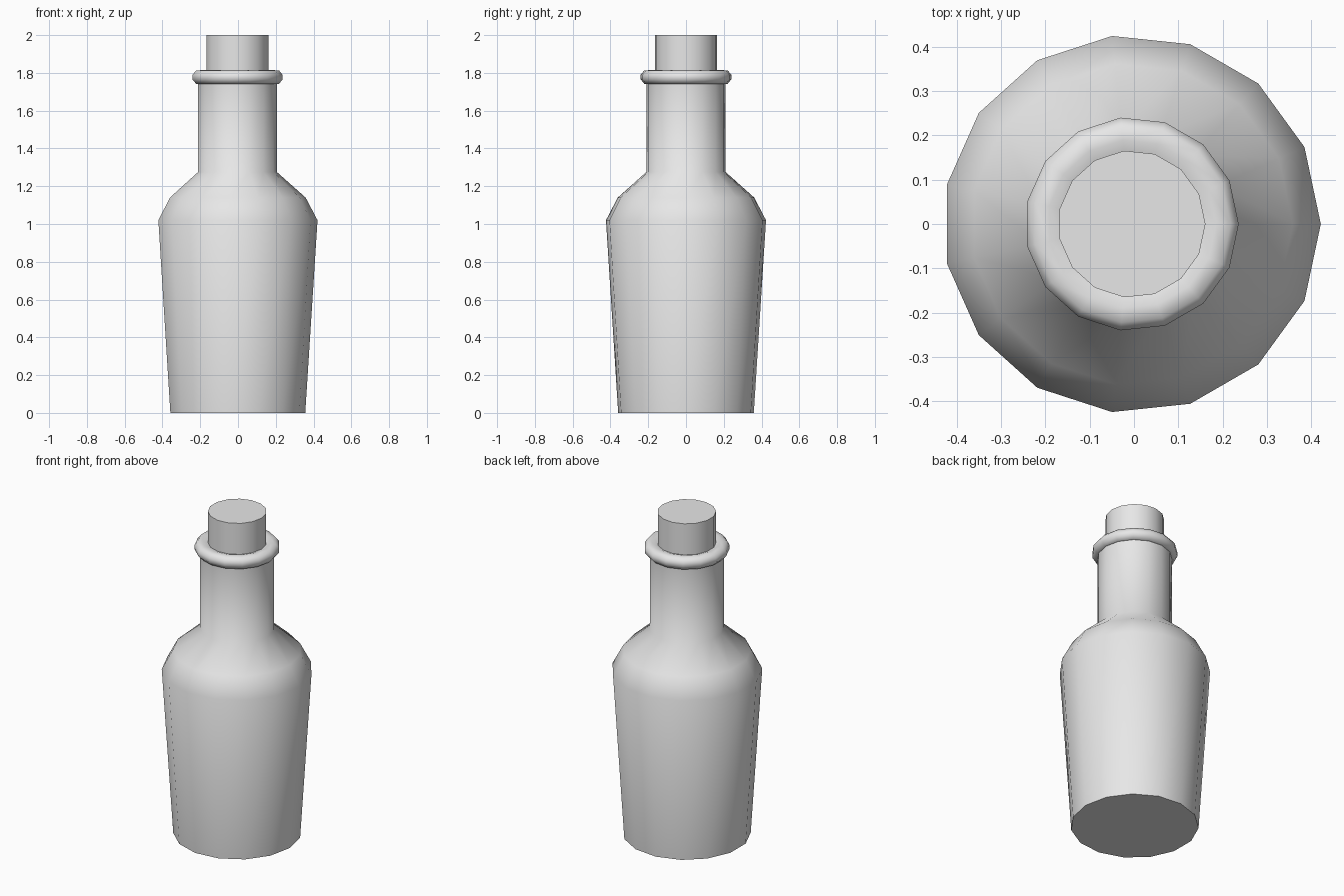
import bpy
import bmesh
from math import cos, sin, tau, radians

SIDES = 15
CENTRE_X = -0.005  # keeps the odd-sided outline centred

cube = bpy.data.objects.get("Cube")
if cube:
    bpy.data.objects.remove(cube, do_unlink=True)

grey = bpy.data.materials.new("light grey")
grey.use_nodes = True
colour = (0.8, 0.8, 0.8, 1)
grey.diffuse_color = colour
grey.node_tree.nodes["Principled BSDF"].inputs["Base Color"].default_value = colour


def lathe(name, profile, cap_bottom=True, cap_top=True):
    """Turn a (radius, height) profile around the vertical axis."""
    bm = bmesh.new()
    rings = [[bm.verts.new((CENTRE_X + r * cos(tau * i / SIDES), r * sin(tau * i / SIDES), z))
              for i in range(SIDES)] for r, z in profile]
    for low, high in zip(rings, rings[1:]):
        for i in range(SIDES):
            j = (i + 1) % SIDES
            bm.faces.new((low[i], low[j], high[j], high[i]))
    if cap_bottom:
        bm.faces.new(rings[0][::-1])
    if cap_top:
        bm.faces.new(rings[-1])
    mesh = bpy.data.meshes.new(name)
    bm.to_mesh(mesh)
    bm.free()
    mesh.materials.append(grey)
    obj = bpy.data.objects.new(name, mesh)
    bpy.context.collection.objects.link(obj)
    bpy.ops.object.select_all(action="DESELECT")
    obj.select_set(True)
    bpy.context.view_layer.objects.active = obj
    bpy.ops.object.shade_smooth_by_angle(angle=radians(60))
    return obj


# Tapered body, shoulder and neck
lathe("bottle_body", [(0.361, 0), (0.426, 1.02), (0.363, 1.14), (0.211, 1.275), (0.211, 1.745)],
      cap_top=False)

# Rounded lip around the mouth
lathe("bottle_lip", [(0.208, 1.742), (0.222, 1.742), (0.241, 1.765), (0.241, 1.79),
                     (0.223, 1.812), (0.19, 1.815), (0.16, 1.805)],
      cap_bottom=False, cap_top=False)

# Stopper
lathe("cork", [(0.166, 1.74), (0.166, 2)])
